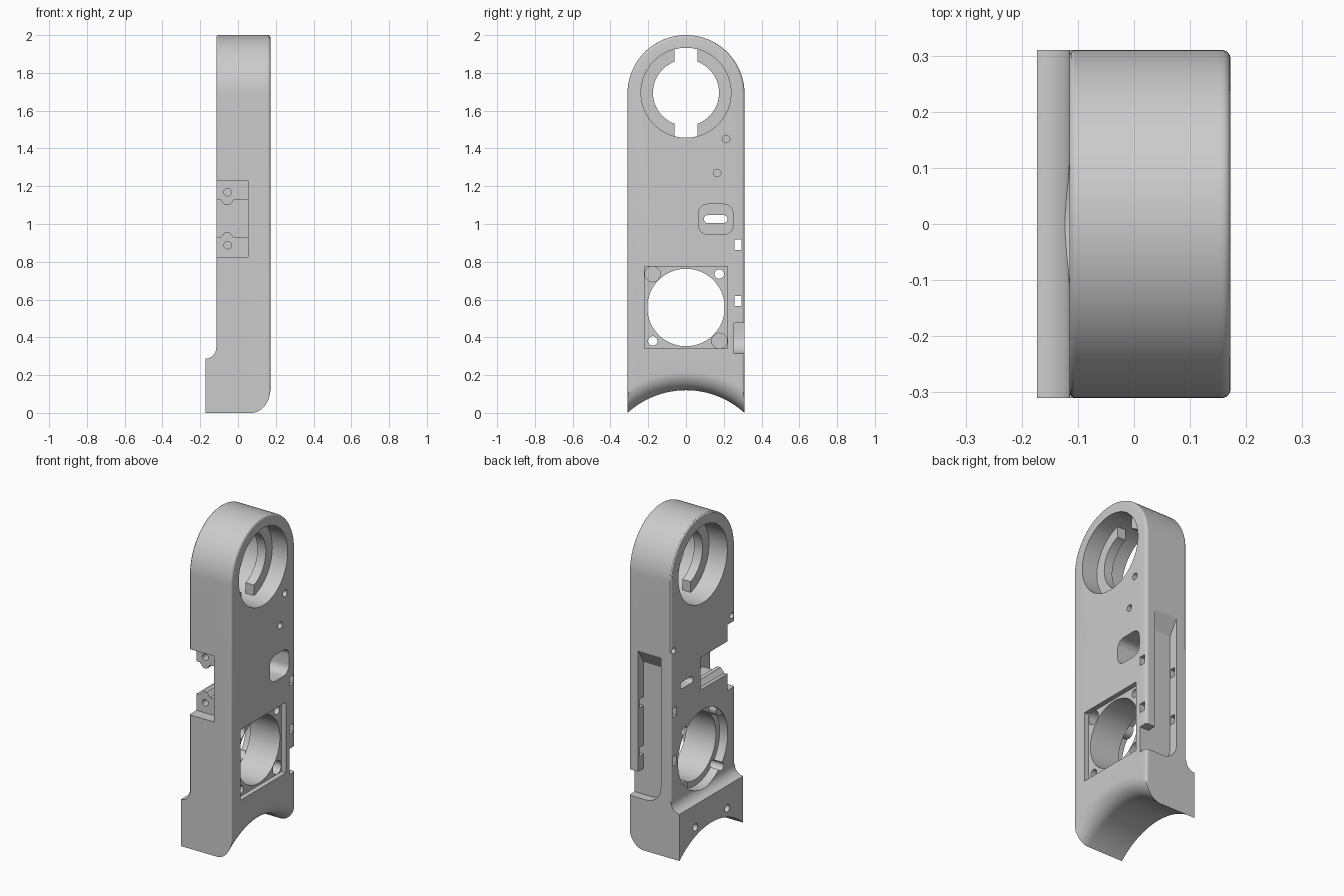
import bpy, bmesh
from math import sin, cos, pi, sqrt, asin

if "Cube" in bpy.data.objects:
    bpy.data.objects.remove(bpy.data.objects["Cube"])

grey = bpy.data.materials.new("plain_grey")
grey.use_nodes = True
colour = (0.6, 0.6, 0.6, 1)
grey.diffuse_color = colour
grey.node_tree.nodes["Principled BSDF"].inputs["Base Color"].default_value = colour


def loft(name, loops):
    """Skin a list of equal-length closed loops and cap both ends."""
    bm = bmesh.new()
    rings = [[bm.verts.new(p) for p in loop] for loop in loops]
    for a, b in zip(rings, rings[1:]):
        for i in range(len(a)):
            j = (i + 1) % len(a)
            bm.faces.new((a[i], a[j], b[j], b[i]))
    bm.faces.new(rings[0])
    bm.faces.new(rings[-1])
    bmesh.ops.recalc_face_normals(bm, faces=bm.faces)
    mesh = bpy.data.meshes.new(name)
    bm.to_mesh(mesh)
    bm.free()
    mesh.materials.append(grey)
    ob = bpy.data.objects.new(name, mesh)
    bpy.context.collection.objects.link(ob)
    return ob


def prism(name, pts, axis, a, b):
    """Extrude (y, z) points along x, or (x, z) points along y."""
    if axis == "x":
        return loft(name, [[(d, p, q) for p, q in pts] for d in (a, b)])
    return loft(name, [[(p, d, q) for p, q in pts] for d in (a, b)])


def arc(cx, cy, r, start, end, n):
    return [(cx + r * cos(start + (end - start) * i / n),
             cy + r * sin(start + (end - start) * i / n)) for i in range(n + 1)]


def circle(cx, cy, r, n=32):
    return arc(cx, cy, r, 0, 2 * pi, n)[:-1]


def rect(x0, x1, y0, y1):
    return [(x0, y0), (x1, y0), (x1, y1), (x0, y1)]


def rounded(x0, x1, y0, y1, r):
    corners = ((x1 - r, y1 - r), (x0 + r, y1 - r), (x0 + r, y0 + r), (x1 - r, y0 + r))
    return [p for i, (x, y) in enumerate(corners)
            for p in arc(x, y, r, i * pi / 2, (i + 1) * pi / 2, 8)]


def cut(ob, *shape):
    cutter = prism("cutter", *shape)
    cutter.hide_render = True
    mod = ob.modifiers.new("cut", "BOOLEAN")
    mod.operation = "DIFFERENCE"
    mod.solver = "EXACT"
    mod.object = cutter
    bpy.context.view_layer.objects.active = ob
    bpy.ops.object.modifier_apply(modifier=mod.name)
    bpy.data.objects.remove(cutter)


HALF, TOP, ARCH_R, ARCH_Z = 0.31, 1.69, 0.46, -0.34
LEFT, RIGHT = 0.172, -0.115   # x of the two broad faces
BORE_Z, FAN_Z = 1.695, 0.558


def outline(x, inset, lift):
    """Round-topped slab outline with an arched foot."""
    h = HALF - inset
    base = []
    for i in range(29):
        y = h * (i / 14 - 1)
        base.append((y, sqrt((ARCH_R + lift) ** 2 - y * y) + ARCH_Z))
    return [(x, y, z) for y, z in base + arc(0, TOP, h, 0, pi, 48)]


# Body: slab with softened edges and a large round-over along the arch
layers = [(RIGHT, 0.008, 0), (RIGHT + 0.003, 0.003, 0), (RIGHT + 0.008, 0, 0)]
FILLET, EDGE = 0.1, 0.015
for i in range(13):
    t = i / 12 * pi / 2
    x = LEFT - FILLET + FILLET * sin(t)
    over = max(0, x - (LEFT - EDGE))
    layers.append((x, EDGE - sqrt(max(0, EDGE ** 2 - over ** 2)), FILLET * (1 - cos(t))))
body = loft("body", [outline(*layer) for layer in layers])

# Foot: thicker block at the base with a concave top
foot_profile = [(-0.1, -0.01), (-0.173, -0.01)] + arc(-0.173, 0.345, 0.058, -pi / 2, 0, 10) + [(-0.1, 0.345)]
foot = prism("foot", foot_profile, "y", -HALF, HALF)
cut(foot, circle(0, ARCH_Z, ARCH_R, 128), "x", -0.3, 0)
for y in (-0.155, 0.155):
    cut(foot, circle(y, 0.148, 0.022), "x", -0.3, -0.12)

# Upper bore
cut(body, circle(0, BORE_Z, 0.238, 80), "x", -0.3, 0.3)

# Lower bore with square seat on one side and round counterbore on the other
cut(body, rect(-0.22, 0.22, 0.34, 0.775), "x", 0.142, 0.3)
for part in (body, foot):
    cut(part, circle(0, FAN_Z, 0.242, 80), "x", -0.3, -0.06)
    for s in (-1, 1):
        cut(part, circle(s * 0.176, FAN_Z + s * 0.177, 0.025), "x", -0.3, 0.3)
cut(body, circle(0, FAN_Z, 0.205, 80), "x", -0.3, 0.3)

# Blind sockets in the seat, with matching pegs behind
for s, side in ((-1, "upper"), (1, "lower")):
    y, z = s * 0.177, FAN_Z - s * 0.177
    cut(body, circle(y, z, 0.041), "x", 0.03, 0.3)
    prism(side + "_peg", circle(y, z, 0.041), "x", -0.11, -0.04)

# Small blind holes on the broad faces
for y, z in ((0.212, 1.45), (0.165, 1.27)):
    cut(body, circle(y, z, 0.02), "x", 0.1, 0.3)
for y in (-0.283, 0.283):
    cut(body, circle(y, 1.27, 0.018), "x", -0.3, -0.06)

# Button recess and its slot
cut(body, rounded(0.065, 0.25, 0.945, 1.105, 0.05), "x", -0.06, 0.3)
cut(body, rounded(0.095, 0.22, 1.005, 1.047, 0.0205), "x", -0.3, 0.3)

# Back channel: ramped top, rounded bottom corner, open notch
cut(body, [(0.255, 0.44), (0.255, 1.13), (0.31, 1.22), (0.34, 1.27), (0.34, 0.44)], "x", -0.045, 0.11)
cut(body, [(0.3, 0.315)] + arc(0.055, 0.415, 0.1, -pi / 2, -pi, 10) + [(-0.045, 0.475), (0.3, 0.475)],
    "y", 0.255, 0.4)
for z in (0.89, 0.592):
    cut(body, rect(0.257, 0.295, z - 0.027, z + 0.027), "x", -0.3, 0.3)

# Front hinge notch: shallow step, deep gap with ridges, screw holes
MID = 1.028
cut(body, rect(-0.3, 0.052, 0.825, 1.23), "y", -0.5, -0.24)
ridge = [(0.052, 0.1), (-0.022, 0.1), (-0.045, 0.072), (-0.07, 0.072), (-0.093, 0.1), (-0.3, 0.1)]
gap = [(x, MID + d) for x, d in ridge] + [(x, MID - d) for x, d in reversed(ridge)]
cut(body, gap, "y", -0.5, 0.025)
for s in (-1, 1):
    cut(body, circle(-0.055, MID + s * 0.14, 0.02), "y", -0.5, -0.14)

# Locking lugs inside the upper bore, with parallel ends
for s, side in ((1, "back"), (-1, "front")):
    reach_out, reach_in = (pi / 2 - asin(0.06 / r) for r in (0.242, 0.175))
    pts = (arc(0, BORE_Z, 0.242, -reach_out, reach_out, 32)
           + arc(0, BORE_Z, 0.175, reach_in, -reach_in, 32))
    prism(side + "_lug", [(s * y, z) for y, z in pts], "x", 0.01, 0.067)

# Smooth curved faces, keep real edges crisp
bpy.ops.object.select_all(action="DESELECT")
for ob in bpy.context.collection.objects:
    if ob.type == "MESH":
        ob.select_set(True)
bpy.context.view_layer.objects.active = body
bpy.ops.object.shade_smooth_by_angle(angle=0.5)
